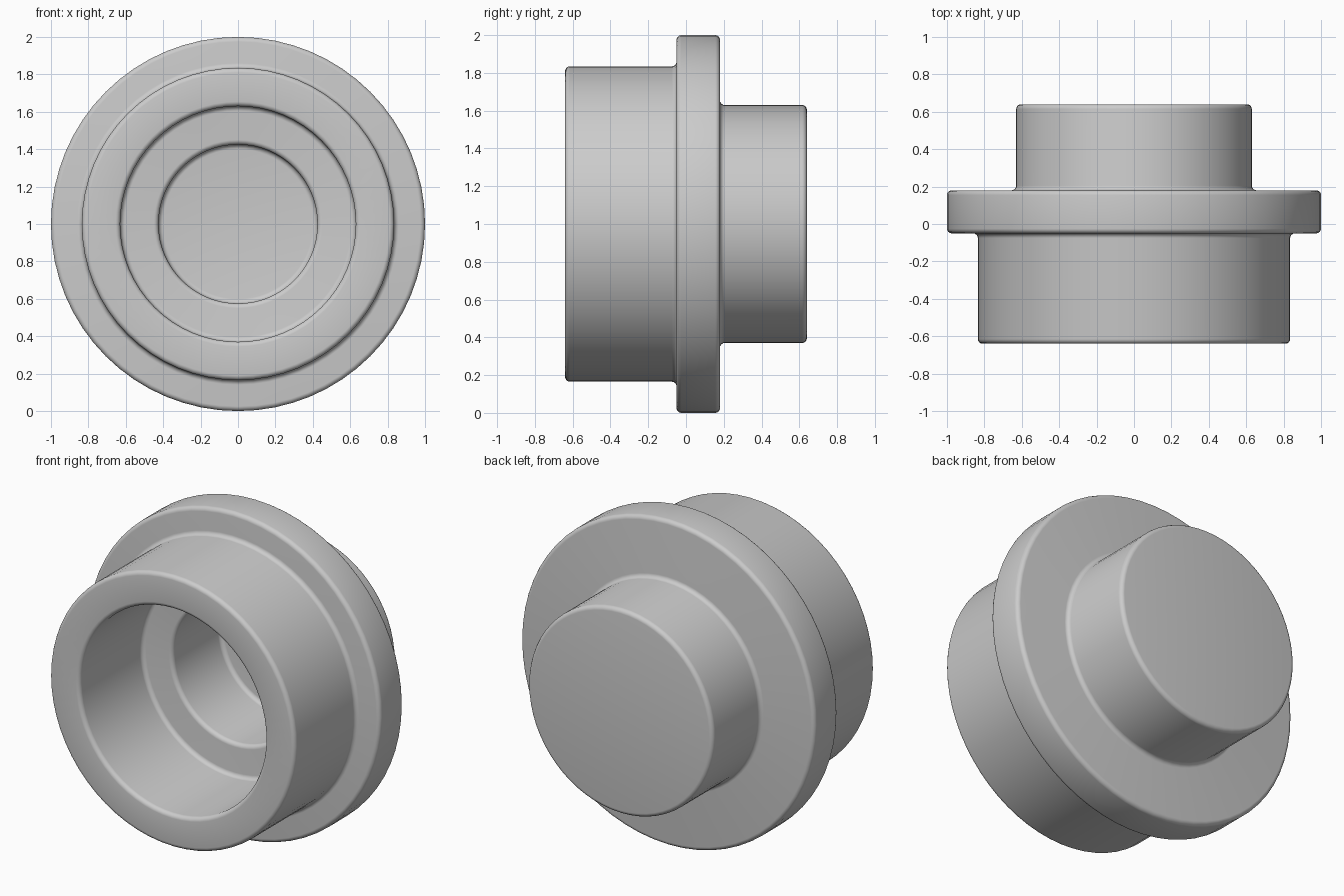
import bpy, bmesh
from math import radians, tau
from mathutils import Vector

SEGMENTS = 64
FILLET = 0.025
AXIS_HEIGHT = 1.0

cube = bpy.data.objects.get("Cube")
if cube:
    bpy.data.objects.remove(cube, do_unlink=True)

# Single grey finish
grey = bpy.data.materials.new("plain_grey")
grey.use_nodes = True
colour = (0.6, 0.6, 0.6, 1)
grey.diffuse_color = colour
grey.node_tree.nodes["Principled BSDF"].inputs["Base Color"].default_value = colour

# Half section as (radius, y): closed back, collar, open front, stepped bore
section = [
    (0, 0.64), (0.63, 0.64), (0.63, 0.18), (1, 0.18), (1, -0.05),
    (0.835, -0.05), (0.835, -0.64), (0.63, -0.64), (0.63, -0.03),
    (0.425, -0.03), (0.425, 0.435), (0, 0.435),
]


def rounded(points, radius, steps=4):
    """Replace each inner corner of an open path with a quarter-round."""
    path = [Vector(p) for p in points]
    out = [path[0]]
    for before, corner, after in zip(path, path[1:], path[2:]):
        a = (before - corner).normalized() * radius
        b = (after - corner).normalized() * radius
        centre = corner + a + b
        for i in range(steps + 1):
            t = i / steps
            out.append(centre - (b * (1 - t) + a * t).normalized() * radius)
    return out + [path[-1]]


# Stepped bushing, lathed around the front-to-back axis
bm = bmesh.new()
verts = [bm.verts.new((r, y, 0)) for r, y in rounded(section, FILLET)]
edges = [bm.edges.new(pair) for pair in zip(verts, verts[1:])]
bmesh.ops.spin(bm, geom=verts + edges, cent=(0, 0, 0), axis=(0, 1, 0),
               angle=tau, steps=SEGMENTS)
bmesh.ops.remove_doubles(bm, verts=bm.verts, dist=0.0005)
bmesh.ops.recalc_face_normals(bm, faces=bm.faces)

mesh = bpy.data.meshes.new("stepped_bushing")
bm.to_mesh(mesh)
bm.free()
mesh.materials.append(grey)
bushing = bpy.data.objects.new("stepped_bushing", mesh)
bushing.location.z = AXIS_HEIGHT
bpy.context.collection.objects.link(bushing)

bpy.ops.object.select_all(action="DESELECT")
bushing.select_set(True)
bpy.context.view_layer.objects.active = bushing
bpy.ops.object.shade_smooth_by_angle(angle=radians(30))
